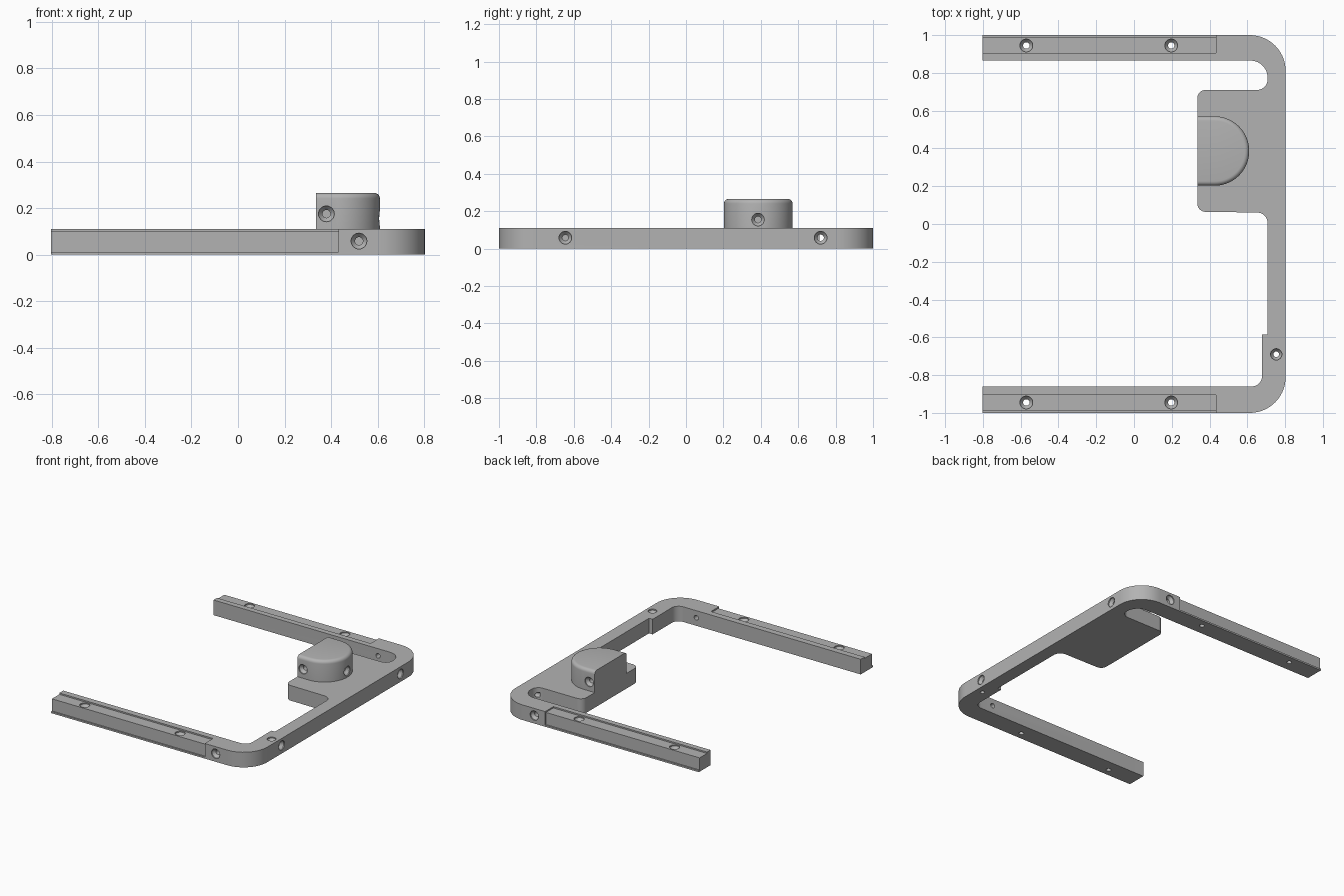
import bpy, bmesh, math
from mathutils import Vector

cube = bpy.data.objects.get("Cube")
if cube:
    bpy.data.objects.remove(cube)

grey = bpy.data.materials.new("plain grey")
grey.use_nodes = True
grey.diffuse_color = (0.45, 0.45, 0.45, 1)
grey.node_tree.nodes["Principled BSDF"].inputs["Base Color"].default_value = (0.45, 0.45, 0.45, 1)

TOP = 0.11  # frame thickness


def rounded(corners, steps=14):
    """Outline through (x, y, radius) corners, each replaced by an arc."""
    out = []
    for i, (x, y, r) in enumerate(corners):
        p = Vector((x, y))
        if r == 0:
            out.append(p)
            continue
        a = (Vector(corners[i - 1][:2]) - p).normalized()
        b = (Vector(corners[(i + 1) % len(corners)][:2]) - p).normalized()
        half = a.angle(b) / 2
        centre = p + (a + b).normalized() * r / math.sin(half)
        start = p + a * r / math.tan(half) - centre
        sweep = start.angle_signed(p + b * r / math.tan(half) - centre)
        for k in range(steps + 1):
            t = -sweep * k / steps
            out.append(centre + Vector((start.x * math.cos(t) - start.y * math.sin(t),
                                        start.x * math.sin(t) + start.y * math.cos(t))))
    return out


def prism(bm, outline, z0, z1):
    face = bm.faces.new([bm.verts.new((p.x, p.y, z0)) for p in outline])
    new = bmesh.ops.extrude_face_region(bm, geom=[face])["geom"]
    bmesh.ops.translate(bm, vec=(0, 0, z1 - z0), verts=[v for v in new if isinstance(v, bmesh.types.BMVert)])


def make(name, bm):
    bmesh.ops.remove_doubles(bm, verts=bm.verts, dist=1e-5)
    bmesh.ops.recalc_face_normals(bm, faces=bm.faces)
    mesh = bpy.data.meshes.new(name)
    bm.to_mesh(mesh)
    bm.free()
    mesh.materials.append(grey)
    obj = bpy.data.objects.new(name, mesh)
    bpy.context.collection.objects.link(obj)
    return obj


def box(bm, lo, hi):
    prism(bm, [Vector(p) for p in ((lo[0], lo[1]), (hi[0], lo[1]), (hi[0], hi[1]), (lo[0], hi[1]))], lo[2], hi[2])


def screw_hole(bm, mouth, direction, depth, wide=0.034, narrow=0.017, sides=24):
    """Countersunk drill solid, entering at mouth along direction."""
    d = Vector(direction)
    turn = d.to_track_quat('Z', 'Y')
    rings = []
    for r, h in ((wide, -0.02), (wide, 0.008), (narrow, 0.028), (narrow, depth)):
        rings.append([bm.verts.new(Vector(mouth) + turn @ Vector((
            r * math.cos(math.tau * k / sides), r * math.sin(math.tau * k / sides), h)))
            for k in range(sides)])
    for low, high in zip(rings, rings[1:]):
        for k in range(sides):
            j = (k + 1) % sides
            bm.faces.new((low[k], low[j], high[j], high[k]))
    bm.faces.new(rings[0][::-1])
    bm.faces.new(rings[-1])


def cut(obj, bm):
    cutter = make("cutter", bm)
    cutter.hide_render = True
    mod = obj.modifiers.new("cut", 'BOOLEAN')
    mod.operation, mod.solver, mod.object = 'DIFFERENCE', 'EXACT', cutter
    bpy.context.view_layer.objects.active = obj
    bpy.ops.object.modifier_apply(modifier=mod.name)
    bpy.data.objects.remove(cutter)


def finish(obj):
    bpy.ops.object.select_all(action='DESELECT')
    obj.select_set(True)
    bpy.context.view_layer.objects.active = obj
    bpy.ops.object.shade_smooth_by_angle(angle=math.radians(30))


# Open frame with two arms, slot and platform
bm = bmesh.new()
prism(bm, rounded([
    (-0.803, -1, 0), (0.803, -1, 0.19), (0.803, 1, 0.19), (-0.803, 1, 0),
    (-0.803, 0.865, 0), (0.707, 0.865, 0.09), (0.707, 0.71, 0.055),
    (0.335, 0.71, 0.045), (0.335, 0.065, 0.045), (0.707, 0.06, 0.055),
    (0.707, -0.585, 0), (0.678, -0.585, 0), (0.678, -0.86, 0.055), (-0.803, -0.86, 0),
]), 0, TOP)
frame = make("frame", bm)

# Shallow rebates along the top and outer side of each arm
for s in (-1, 1):
    for y0, z0 in ((0.905, TOP - 0.01), (0.99, 0.012)):
        bm = bmesh.new()
        lo, hi = sorted((s * y0, s * 1.1))
        box(bm, (-0.9, lo, z0), (0.433, hi, 0.2))
        cut(frame, bm)

# Countersunk holes in the frame
bm = bmesh.new()
for s in (-1, 1):
    for x in (-0.57, 0.197):
        screw_hole(bm, (x, s * 0.945, TOP - 0.01), (0, 0, -1), 0.15)
    screw_hole(bm, (0.52, s, 0.058), (0, -s, 0), 0.16)
screw_hole(bm, (0.803, 0.72, 0.058), (-1, 0, 0), 0.13)
screw_hole(bm, (0.803, -0.645, 0.058), (-1, 0, 0), 0.035)
screw_hole(bm, (0.753, -0.69, TOP), (0, 0, -1), 0.15, 0.03, 0.015)
cut(frame, bm)
finish(frame)

# Half-round boss with a softened top rim
bm = bmesh.new()
prism(bm, rounded([(0.335, 0.203, 0), (0.61, 0.203, 0.1835), (0.61, 0.57, 0.1835), (0.335, 0.57, 0)], 20), TOP, 0.265)
bmesh.ops.remove_doubles(bm, verts=bm.verts, dist=1e-5)
bmesh.ops.recalc_face_normals(bm, faces=bm.faces)
rim = [e for e in bm.edges if all(v.co.z > 0.26 for v in e.verts)
       and not all(v.co.x < 0.34 for v in e.verts)]
bmesh.ops.bevel(bm, geom=rim, offset=0.024, segments=5, profile=0.5, affect='EDGES')
boss = make("boss", bm)

# Countersunk holes in the boss
bm = bmesh.new()
screw_hole(bm, (0.38, 0.203, 0.175), (0, 1, 0), 0.07)
screw_hole(bm, (0.38, 0.57, 0.175), (0, -1, 0), 0.07)
screw_hole(bm, (0.61, 0.385, 0.155), (-1, 0, 0), 0.07)
cut(boss, bm)
finish(boss)
